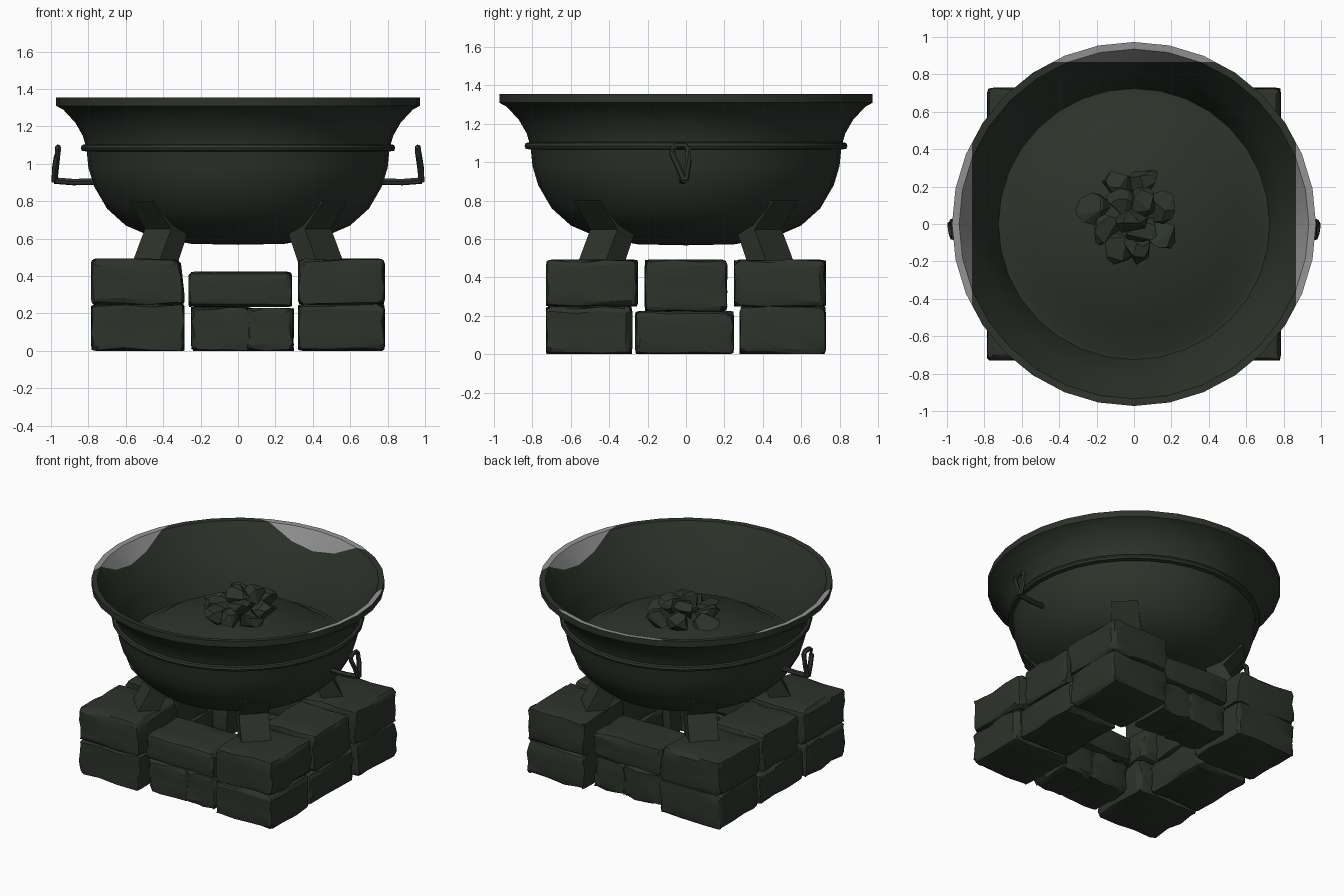
import bpy, bmesh, math, random
from mathutils import Vector, Matrix

if "Cube" in bpy.data.objects:
    bpy.data.objects.remove(bpy.data.objects["Cube"])

random.seed(4)


def material(name, rgb):
    m = bpy.data.materials.new(name)
    m.diffuse_color = (*rgb, 1)
    m.use_nodes = True
    m.node_tree.nodes["Principled BSDF"].inputs["Base Color"].default_value = m.diffuse_color
    return m


DARK = material("dark green grey", (0.026, 0.034, 0.024))
PALE = material("pale grey", (0.29, 0.295, 0.29))


def finish(name, bm, smooth=None, mats=(DARK,)):
    bmesh.ops.recalc_face_normals(bm, faces=bm.faces[:])
    me = bpy.data.meshes.new(name)
    bm.to_mesh(me)
    bm.free()
    ob = bpy.data.objects.new(name, me)
    bpy.context.collection.objects.link(ob)
    for m in mats:
        me.materials.append(m)
    if smooth:
        bpy.ops.object.select_all(action='DESELECT')
        ob.select_set(True)
        bpy.context.view_layer.objects.active = ob
        bpy.ops.object.shade_smooth_by_angle(angle=math.radians(smooth))
    return ob


def lathe(bm, profile, steps):
    vs = [bm.verts.new((r, 0, z)) for r, z in profile]
    es = [bm.edges.new(p) for p in zip(vs, vs[1:])]
    bmesh.ops.spin(bm, geom=vs + es, axis=(0, 0, 1), cent=(0, 0, 0),
                   angle=math.tau, steps=steps, use_duplicate=False)
    bmesh.ops.remove_doubles(bm, verts=bm.verts[:], dist=1e-4)


# Bowl: outside, flared lip, inside wall and heaped floor
bowl = bmesh.new()
lathe(bowl, [(0, .567), (.25, .572), (.46, .61), (.60, .67), (.70, .76),
             (.77, .88), (.80, .98), (.81, 1.08), (.83, 1.15), (.87, 1.22),
             (.935, 1.29), (.973, 1.31), (.973, 1.355), (.935, 1.352),
             (.87, 1.24), (.815, 1.14), (.77, 1.05), (.725, .90),
             (.70, .90), (.55, 1.0), (0, 1.10)], 32)
# Pale worn patches on three sides of the inner lip
for n in ((1, 0, 0), (-1, 0, 0), (0, 1, 0)):
    bmesh.ops.bisect_plane(bowl, geom=bowl.verts[:] + bowl.edges[:] + bowl.faces[:],
                           plane_co=Vector(n) * .865, plane_no=n)
bmesh.ops.recalc_face_normals(bowl, faces=bowl.faces[:])
for f in bowl.faces:
    c = f.calc_center_median()
    if max(abs(c.x), c.y) > .865 and f.normal.z > .2:
        f.material_index = 1
finish("bowl", bowl, 40, (DARK, PALE))

# Band around the bowl
band = bmesh.new()
lathe(band, [(.807, 1.065), (.835, 1.07), (.841, 1.085), (.835, 1.10),
             (.813, 1.105)], 32)
finish("band", band, 40)


def brick(name, x, y, z, rough=.01, taper=0):
    """Worn stone block from (min, max) ranges; taper narrows its top."""
    bm = bmesh.new()
    bmesh.ops.create_cube(bm, size=1)
    mid = (x[0] + x[1]) / 2
    for v in bm.verts:
        v.co = Vector(((a[0] + a[1]) / 2 + (a[1] - a[0]) * c
                       for a, c in zip((x, y, z), v.co)))
        if v.co.z > z[0] + .01 and abs(v.co.x) < abs(mid):
            v.co.x += math.copysign(taper, mid)
    bmesh.ops.bevel(bm, geom=bm.edges[:], offset=.032, segments=2, profile=.5,
                    affect='EDGES')
    long = [e for e in bm.edges if e.calc_length() > .1]
    bmesh.ops.subdivide_edges(bm, edges=long, cuts=2, use_grid_fill=True)
    lo, hi = Vector((x[0], y[0], z[0])), Vector((x[1], y[1], z[1]))
    for v in bm.verts:
        for i in range(3):
            v.co[i] += random.uniform(-rough, rough * .8)
            v.co[i] = min(max(v.co[i], lo[i]), hi[i])
    return finish(name, bm, 25)


# Corner stacks
for sx in (-1, 1):
    for sy in (-1, 1):
        xr = sorted((sx * .785, sx * (.285 if sx < 0 else .32)))
        side = ("left" if sx < 0 else "right") + ("_front" if sy < 0 else "_back")
        for tag, z, yi, t in (("lower", (0, .25), .28, 0), ("upper", (.247, .493), .25, .03)):
            brick(f"corner_brick_{side}_{tag}", xr,
                  sorted((sy * .73, sy * yi)), z, taper=t if sx < 0 else 0)

# Middle bricks, front and back (lower one cracked in two), then left and right
for s, tag, out in ((-1, "front", .70), (1, "back", .665)):
    yr = sorted((s * out, s * .33))
    low = sorted((s * (out - .015), s * .35))
    brick(f"middle_brick_{tag}_lower_a", (-.25, .07), low, (0, .235), .016)
    brick(f"middle_brick_{tag}_lower_b", (.04, .30), low, (0, .23), .016)
    brick(f"middle_brick_{tag}_upper", (-.265, .29), yr, (.235, .423))
for s, tag in ((-1, "left"), (1, "right")):
    xr = sorted((s * .77, s * .36))
    brick(f"middle_brick_{tag}_lower", xr, (-.265, .25), (0, .225))
    brick(f"middle_brick_{tag}_upper", xr, (-.215, .215), (.222, .493))

# Legs: slanted block that bends outward as a tab against the bowl
for i in range(4):
    bm = bmesh.new()
    sections = [(.56, .705, .46), (.47, .605, .65), (.66, .735, .80)]  # inner, outer, z
    rings = []
    for a, b, z in sections:
        w = .10 if z < .7 else .09
        rings.append([bm.verts.new(p) for p in
                      ((a, -w, z), (b, -w, z), (b, w, z), (a, w, z))])
    for p, q in zip(rings, rings[1:]):
        for k in range(4):
            bm.faces.new((p[k], p[k - 1], q[k - 1], q[k]))
    bm.faces.new(rings[0])
    bm.faces.new(rings[-1])
    bm.transform(Matrix.Rotation(math.radians(45 + 90 * i), 4, 'Z'))
    finish(f"leg_{i + 1}", bm)


def tube(bm, pts, r, n=6):
    """Round bar through a list of points."""
    pts = [Vector(p) for p in pts]
    rings = []
    for i, p in enumerate(pts):
        d = (pts[min(i + 1, len(pts) - 1)] - pts[max(i - 1, 0)]).normalized()
        u = d.cross(Vector((.3, .2, .93))).normalized()
        w = d.cross(u)
        rings.append([bm.verts.new(p + r * (u * math.cos(t) + w * math.sin(t)))
                      for t in (math.tau * k / n for k in range(n))])
    for p, q in zip(rings, rings[1:]):
        for k in range(n):
            bm.faces.new((p[k - 1], p[k], q[k], q[k - 1]))
    bm.faces.new(rings[0])
    bm.faces.new(rings[-1])


# Handles: bar out of the wall carrying a narrow upright loop
for s, tag in ((-1, "left"), (1, "right")):
    bm = bmesh.new()
    tube(bm, [(s * .76, -.02, .905), (s * .88, -.015, .902), (s * .982, -.01, .91)], .018)
    tube(bm, [(s * x, y, z) for x, y, z in
              ((.982, -.01, .905), (.978, -.042, .98), (.968, -.07, 1.04),
               (.962, -.072, 1.07), (.962, -.05, 1.087), (.962, -.005, 1.087),
               (.962, .012, 1.07), (.972, .012, 1.0), (.982, -.003, .905))], .017)
    finish(f"handle_{tag}", bm, 40)

# Heap of coals on the floor
COALS = [(-.09, .20, .02), (.05, .23, .02), (-.22, .08, 0), (-.07, .11, .07),
         (.15, .09, .01), (-.02, .03, .10), (-.15, -.03, .01), (.01, -.13, 0),
         (.14, -.06, 0), (-.09, -.13, 0), (.05, .11, .09), (.05, -.04, .05)]
for i, (x, y, h) in enumerate(COALS):
    bm = bmesh.new()
    for _ in range(16):
        v = Vector([random.gauss(0, 1) for _ in range(3)]).normalized()
        bm.verts.new((x + v.x * .095, y + v.y * .09, 1.125 + h + v.z * .07))
    bmesh.ops.convex_hull(bm, input=bm.verts[:])
    bmesh.ops.dissolve_limit(bm, angle_limit=.3, verts=bm.verts[:], edges=bm.edges[:])
    finish(f"coal_{i + 1}", bm)
